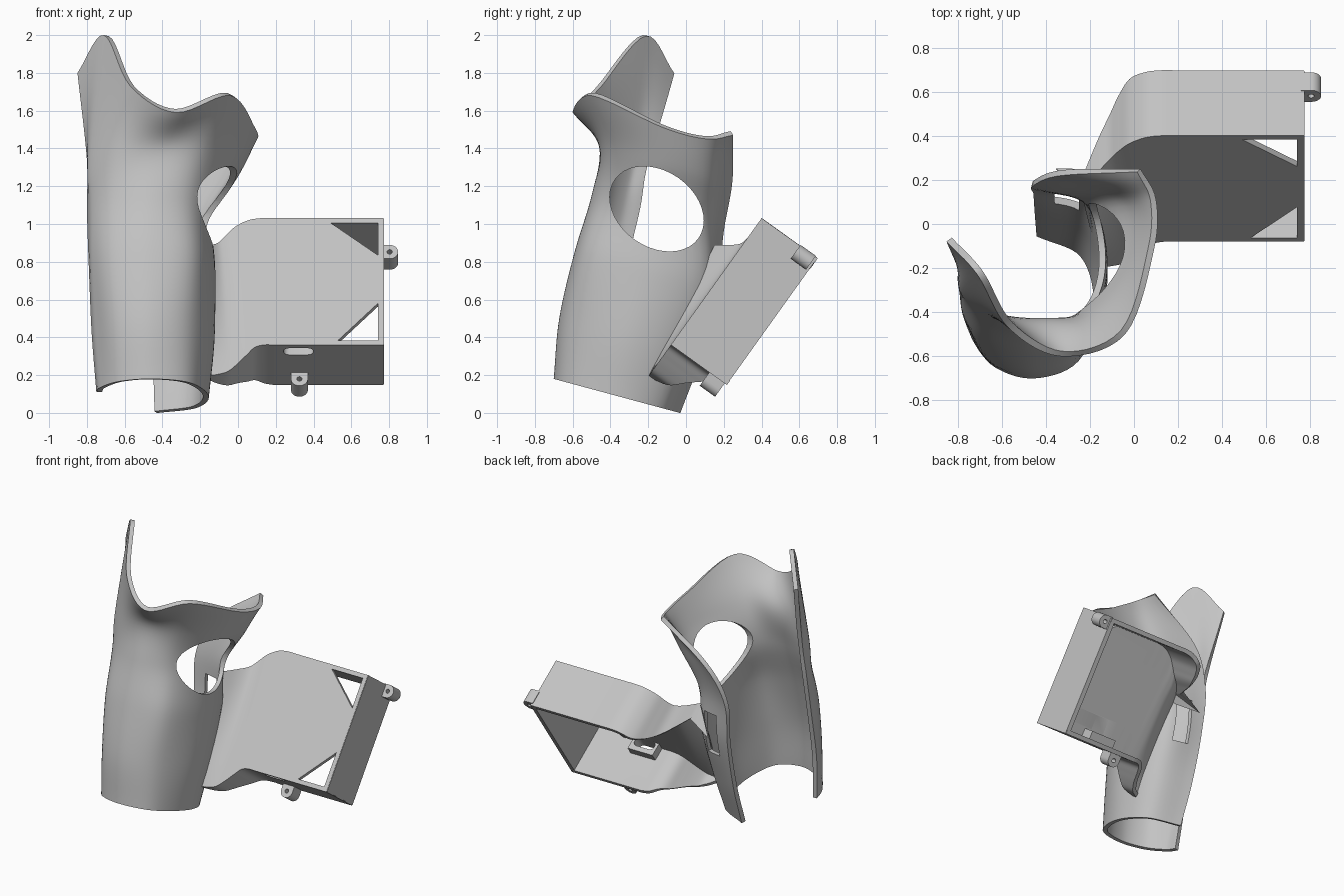
import bpy
import bmesh
import math
from mathutils import Vector

if "Cube" in bpy.data.objects:
    bpy.data.objects.remove(bpy.data.objects["Cube"], do_unlink=True)

grey = bpy.data.materials.new("plain grey")
grey.use_nodes = True
grey.diffuse_color = (0.55, 0.55, 0.55, 1)
grey.node_tree.nodes["Principled BSDF"].inputs["Base Color"].default_value = (0.55, 0.55, 0.55, 1)


def add_object(name, bm):
    mesh = bpy.data.meshes.new(name)
    bm.to_mesh(mesh)
    bm.free()
    mesh.materials.append(grey)
    obj = bpy.data.objects.new(name, mesh)
    bpy.context.collection.objects.link(obj)
    return obj


def activate(obj):
    bpy.ops.object.select_all(action="DESELECT")
    obj.select_set(True)
    bpy.context.view_layer.objects.active = obj


def smooth(obj):
    activate(obj)
    bpy.ops.object.shade_smooth_by_angle(angle=math.radians(35))


def refine(points, steps):
    """Smooth curve through the given points."""
    pts = [2 * points[0] - points[1], *points, 2 * points[-1] - points[-2]]
    out = []
    for a, b, c, d in zip(pts, pts[1:], pts[2:], pts[3:]):
        for k in range(steps):
            t = k / steps
            out.append(b + (c - a) * (t / 2)
                       + (2 * a - 5 * b + 4 * c - d) * (t * t / 2)
                       + (3 * b - a - 3 * c + d) * (t ** 3 / 2))
    return out + [points[-1].copy()]


def sheet(name, rows, thickness):
    """Skin a grid of points and thicken it inwards."""
    bm = bmesh.new()
    grid = [[bm.verts.new(p) for p in row] for row in rows]
    for low, high in zip(grid, grid[1:]):
        for j in range(len(low) - 1):
            bm.faces.new((low[j], low[j + 1], high[j + 1], high[j]))
    obj = add_object(name, bm)
    mod = obj.modifiers.new("thickness", "SOLIDIFY")
    mod.thickness = thickness
    mod.offset = -1
    mod.use_even_offset = True
    activate(obj)
    bpy.ops.object.modifier_apply(modifier=mod.name)
    return obj


def prism(name, outline, lo, hi, place):
    """Extrude a flat outline from lo to hi in a local frame."""
    bm = bmesh.new()
    ends = [[bm.verts.new(place(a, b, c)) for a, b in outline] for c in (lo, hi)]
    count = len(outline)
    bm.faces.new(ends[0])
    bm.faces.new(ends[1])
    for i in range(count):
        k = (i + 1) % count
        bm.faces.new((ends[0][i], ends[0][k], ends[1][k], ends[1][i]))
    bmesh.ops.recalc_face_normals(bm, faces=bm.faces)
    return add_object(name, bm)


def cut(obj, cutter):
    cutter.hide_render = True
    mod = obj.modifiers.new("cut", "BOOLEAN")
    mod.operation = "DIFFERENCE"
    mod.solver = "EXACT"
    mod.object = cutter
    activate(obj)
    bpy.ops.object.modifier_apply(modifier=mod.name)
    bpy.data.objects.remove(cutter, do_unlink=True)


def rect(a0, a1, b0, b1):
    return [(a0, b0), (a1, b0), (a1, b1), (a0, b1)]


def oval(ca, cb, ra, rb, turn=0.0, count=40):
    out = []
    for i in range(count):
        t = math.tau * i / count
        u, v = ra * math.cos(t), rb * math.sin(t)
        out.append((ca + u * math.cos(turn) - v * math.sin(turn),
                    cb + u * math.sin(turn) + v * math.cos(turn)))
    return out


# Forearm shell: tilted open sections, from the left edge round the front to the back
TILT = 0.27
sections = [
    (.18, [(-.75, -.44), (-.73, -.53), (-.63, -.65), (-.45, -.7),
           (-.25, -.62), (-.155, -.36), (-.22, -.13), (-.43, -.03)]),
    (.5, [(-.775, -.4), (-.75, -.48), (-.65, -.62), (-.45, -.67),
          (-.24, -.58), (-.125, -.3), (-.2, -.02), (-.44, .08)]),
    (.85, [(-.79, -.32), (-.77, -.42), (-.67, -.54), (-.45, -.59),
           (-.22, -.51), (-.12, -.2), (-.2, .1), (-.45, .165)]),
    (1.15, [(-.8, -.25), (-.77, -.35), (-.66, -.45), (-.45, -.5),
            (-.24, -.43), (-.13, -.2), (-.17, .1), (-.45, .2)]),
    (1.41, [(-.8, -.2), (-.78, -.3), (-.63, -.43), (-.4, -.46),
            (-.17, -.42), (.0, -.15), (-.02, .12), (-.32, .245)]),
]
rows = [[Vector((x, y, z - TILT * (y - sec[3][1]))) for x, y in sec] for z, sec in sections]
# Flared hand rim
rows.append([Vector(p) for p in (
    (-.85, -.08, 1.8), (-.71, -.23, 2), (-.57, -.47, 1.73), (-.33, -.6, 1.59),
    (-.04, -.5, 1.68), (.09, -.12, 1.51), (.1, .11, 1.45), (.03, .25, 1.47))])
rows = [refine(r, 7) for r in rows]
rows = list(zip(*[refine(list(col), 8) for col in zip(*rows)]))
shell = sheet("forearm_shell", rows, 0.03)

# Thumb opening and cable window
cut(shell, prism("thumb_cutter", oval(-.155, 1.08, .27, .2, math.radians(-35)),
                 -.38, .4, lambda a, b, c: (c, a, b)))
cut(shell, prism("window_cutter", rect(-.36, -.25, .53, .84),
                 -.06, .3, lambda a, b, c: (a, c, b)))
smooth(shell)

# Leaning tray frame: x across, s up the slope, d into the depth
HEIGHT, DEPTH, END = 0.825, 0.365, 0.77


def lean(x, s, d):
    return Vector((x, -.08 + .582 * s + .813 * d, .36 + .813 * s - .582 * d))


# Stations: bottom x, top x, bottom drop, top drop, bottom depth, top depth, top lead
stations = [Vector(v) for v in (
    (.19, .19, 0, 0, DEPTH, DEPTH, 0),
    (.14, .12, 0, 0, .35, DEPTH, 0),
    (.09, .05, .015, .015, .3, DEPTH, 0),
    (.05, -.02, .06, .06, .25, .36, 0),
    (.0, -.07, .12, .12, .18, .31, 0),
    (-.05, -.11, .17, .17, .13, .25, -.01),
    (-.1, -.16, .19, .21, .09, .19, -.05),
    (-.155, -.22, .2, .26, .04, .12, -.12))]
flat = stations[0].copy()
flat[0] = flat[1] = END
tray_rows = []
for xb, xt, sb, st, db, dt, lead in [flat] + refine(stations, 5):
    row = [lean(xb, -sb, db)]
    for k in range(9):
        q = k / 8
        row.append(lean(xb + (xt - xb) * q, -sb + (HEIGHT - st + sb) * q, lead * q))
    row.append(lean(xt, HEIGHT - st, lead + dt))
    tray_rows.append(row)
tray = sheet("device_tray", tray_rows, 0.03)

# Triangular corner openings in the front plate
INNER, TOP = END - .03, HEIGHT - .03
for corner in ([(.49, TOP), (INNER, TOP), (INNER, .585)],
               [(.53, .03), (INNER, .03), (INNER, .27)]):
    cut(tray, prism("corner_cutter", corner, -.1, .1, lean))

# End wall closing the tray
smooth(prism("tray_end_wall", rect(INNER, END + .003, .004, HEIGHT - .004),
             .002, DEPTH - .002, lean))

# Plug port through the lower wall, with a small housing inside
housing = prism("port_housing", rect(.22, .42, .02, .09), .015, .125, lean)


def port_cutter():
    ends = [(.37, -90), (.27, 90)]
    pill = [(cx + .03 * math.cos(math.radians(a0 + k * 20)),
             .06 + .03 * math.sin(math.radians(a0 + k * 20)))
            for cx, a0 in ends for k in range(10)]
    return prism("port_cutter", pill, -.1, .2, lambda a, b, c: lean(a, c, b))


for part in (tray, housing):
    cut(part, port_cutter())
    smooth(part)

# Screw lugs with round ends
R = 0.045


def lug(name, x, s, angle):
    ca, sa = math.cos(angle), math.sin(angle)
    outline = [(-R, -R), (-R, R)]
    outline += [(R * math.sin(t), R * math.cos(t))
                for t in (math.pi * k / 16 for k in range(17))]
    outline = [(x + u * ca - v * sa, s + u * sa + v * ca) for u, v in outline]
    obj = prism(name, outline, .25, .35, lean)
    cut(obj, prism("screw_cutter", oval(x, s, .014, .014, count=20), .2, .4, lean))
    smooth(obj)


lug("lower_lug", .325, -.042, -math.pi / 2)
lug("end_lug", .803, .785, 0)
